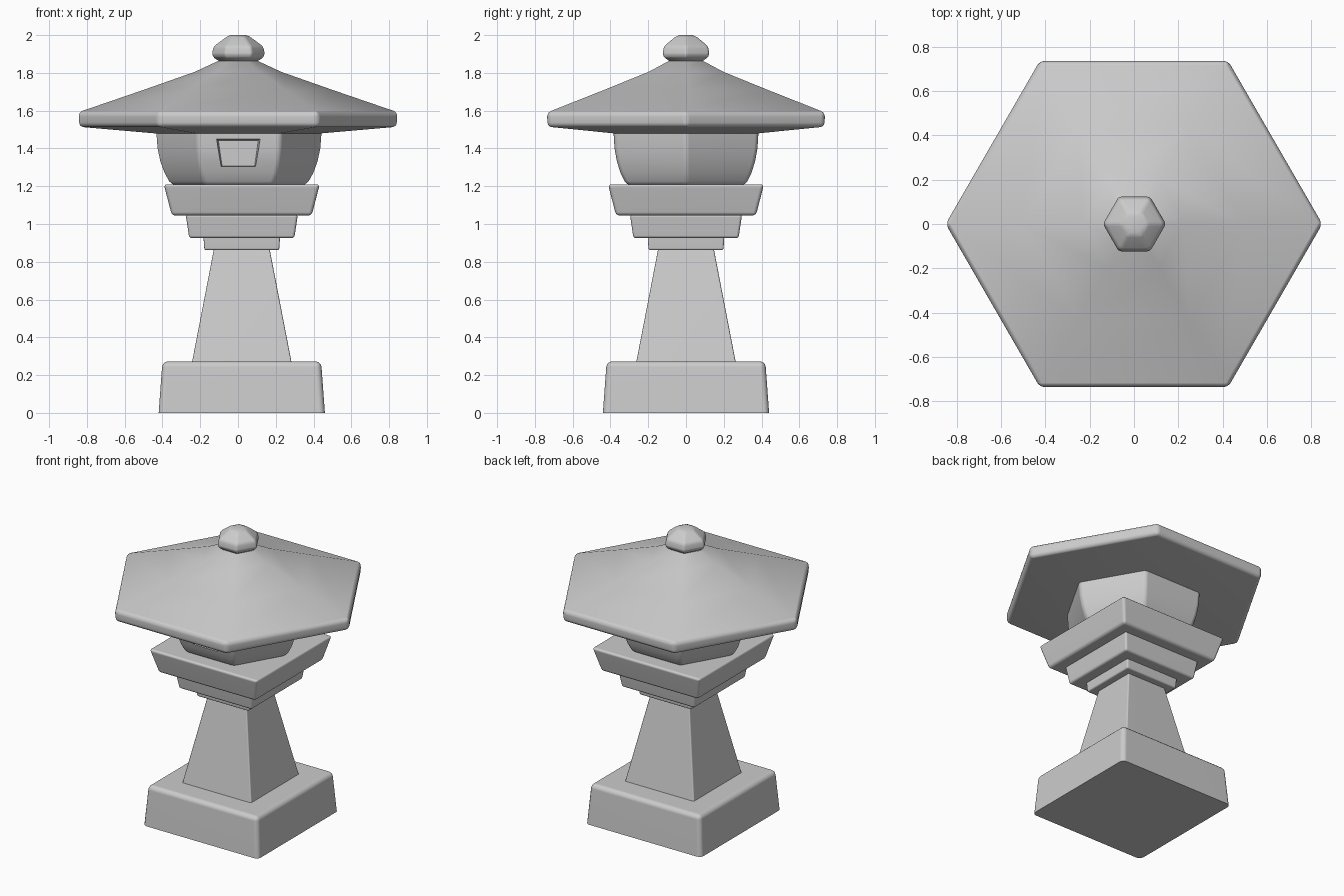
import bpy, bmesh
from math import cos, sin, pi, radians, sqrt

old = bpy.data.objects.get("Cube")
if old:
    bpy.data.objects.remove(old, do_unlink=True)

stone = bpy.data.materials.new("grey stone")
stone.use_nodes = True
COLOUR = (0.6, 0.6, 0.6, 1)
stone.diffuse_color = COLOUR
stone.node_tree.nodes["Principled BSDF"].inputs["Base Color"].default_value = COLOUR


def loft(name, sides, rings, x=0.0, turn=0.0):
    """Stack regular polygon rings of (radius, height) and cap both ends."""
    bm = bmesh.new()
    rows = [[bm.verts.new((x + r * cos(turn + 2 * pi * i / sides),
                           r * sin(turn + 2 * pi * i / sides), z))
             for i in range(sides)] for r, z in rings]
    for low, high in zip(rows, rows[1:]):
        for i in range(sides):
            j = (i + 1) % sides
            bm.faces.new((low[i], low[j], high[j], high[i]))
    bm.faces.new(rows[0][::-1])
    bm.faces.new(rows[-1])
    mesh = bpy.data.meshes.new(name)
    bm.to_mesh(mesh)
    bm.free()
    obj = bpy.data.objects.new(name, mesh)
    bpy.context.collection.objects.link(obj)
    mesh.materials.append(stone)
    return obj


def square(name, rings):
    """Square block from (half width, height) rings."""
    return loft(name, 4, [(h * sqrt(2), z) for h, z in rings], 0.02, pi / 4)


def apply(obj, mod):
    bpy.ops.object.select_all(action='DESELECT')
    obj.select_set(True)
    bpy.context.view_layer.objects.active = obj
    bpy.ops.object.modifier_apply(modifier=mod.name)


def soften(obj, width, segments=3, keep_bottom=False):
    """Round the hard edges; optionally leave the edges on the ground sharp."""
    bm = bmesh.new()
    bm.from_mesh(obj.data)
    edges = [e for e in bm.edges if e.calc_face_angle(0) > radians(35)
             and not (keep_bottom and all(v.co.z < 0.01 for v in e.verts))]
    bmesh.ops.bevel(bm, geom=edges, offset=width, offset_type='OFFSET',
                    segments=segments, profile=0.5, affect='EDGES', clamp_overlap=True)
    bm.to_mesh(obj.data)
    bm.free()


def finish(obj, angle=40):
    bpy.ops.object.select_all(action='DESELECT')
    obj.select_set(True)
    bpy.context.view_layer.objects.active = obj
    bpy.ops.object.shade_smooth_by_angle(angle=radians(angle))
    weighted = obj.modifiers.new("even shading", 'WEIGHTED_NORMAL')
    weighted.keep_sharp = True


# Square plinth, tapered post and three stepped slabs
blocks = [
    ("plinth", [(0.44, 0), (0.42, 0.273)], 0.03),
    ("post", [(0.264, 0.265), (0.147, 0.87)], 0.008),
    ("lower_step", [(0.198, 0.862), (0.203, 0.935)], 0.01),
    ("middle_step", [(0.278, 0.925), (0.297, 1.05)], 0.014),
    ("upper_step", [(0.37, 1.045), (0.413, 1.21)], 0.018),
]
for name, rings, width in blocks:
    block = square(name, rings)
    soften(block, width, keep_bottom=(name == "plinth"))
    finish(block)

# Six-sided lamp chamber with a rounded underside
chamber = loft("lamp_chamber", 6, [(0.345, 1.2), (0.375, 1.225), (0.4, 1.27),
                                   (0.422, 1.33), (0.437, 1.4), (0.444, 1.5)], 0.005)
soften(chamber, 0.02)

# Tapered window recess in the front face
cutter = loft("window_cutter", 4, [(0.1 * sqrt(2), 1.295), (0.123 * sqrt(2), 1.455)], 0.002, pi / 4)
for v in cutter.data.vertices:
    splay = 1.0 if v.co.y < 0 else 0.86
    v.co.x *= splay
    if v.co.y > 0:
        v.co.z += 0.012 if v.co.z < 1.4 else -0.012
    v.co.y = -0.43 if v.co.y < 0 else -0.325
cutter.hide_render = True
cut = chamber.modifiers.new("window", 'BOOLEAN')
cut.operation = 'DIFFERENCE'
cut.solver = 'EXACT'
cut.object = cutter
apply(chamber, cut)
bpy.data.objects.remove(cutter, do_unlink=True)
finish(chamber, 35)

# Wide hexagonal roof, slightly hollowed toward the peak
roof = loft("roof", 6, [(0.42, 1.478), (0.846, 1.515), (0.85, 1.59),
                        (0.5, 1.71), (0.23, 1.805), (0.09, 1.87)])
soften(roof, 0.022)
finish(roof)

# Faceted finial
finial = loft("finial", 6, [(0.09, 1.855), (0.138, 1.885), (0.142, 1.905), (0.135, 1.94),
                            (0.07, 1.988), (0.04, 2.0)], 0.002)
soften(finial, 0.012, 2)
finish(finial, 60)
